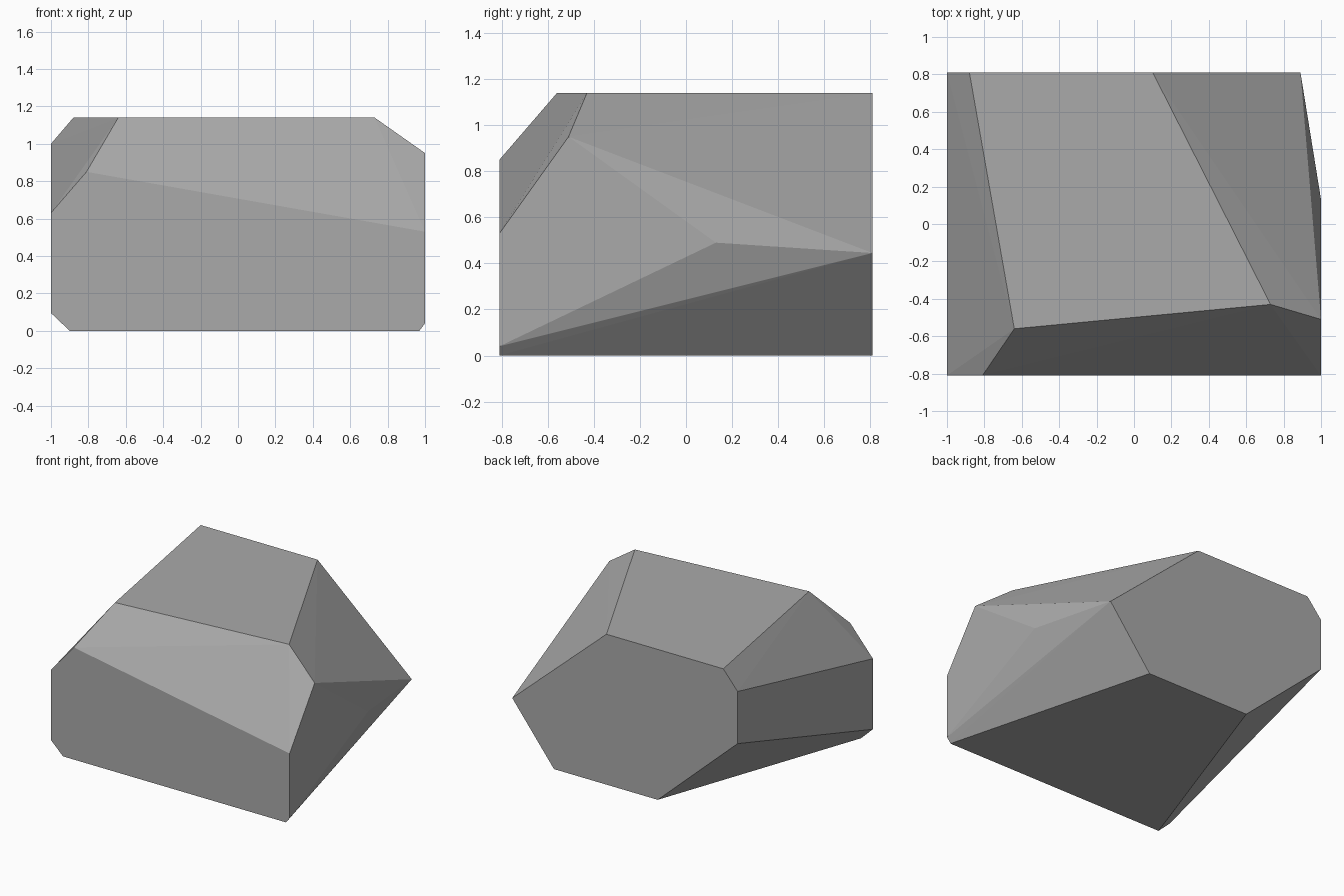
import bpy
import bmesh
import math

default_cube = bpy.data.objects.get("Cube")
if default_cube:
    bpy.data.objects.remove(default_cube, do_unlink=True)

# Block limits
SIDE, DEPTH, TOP = 1.0, 0.81, 1.14


def make_material(name, colour):
    material = bpy.data.materials.new(name)
    material.use_nodes = True
    material.diffuse_color = colour
    shader = material.node_tree.nodes["Principled BSDF"]
    shader.inputs["Base Color"].default_value = colour
    shader.inputs["Roughness"].default_value = 0.9
    return material


def faceted_stone(name, corners, material):
    """Wrap the corners in a convex skin and merge coplanar triangles."""
    mesh = bpy.data.meshes.new(name)
    bm = bmesh.new()
    for corner in corners:
        bm.verts.new(corner)
    bmesh.ops.convex_hull(bm, input=bm.verts[:])
    bmesh.ops.dissolve_limit(bm, angle_limit=math.radians(0.5),
                             verts=bm.verts[:], edges=bm.edges[:])
    bmesh.ops.recalc_face_normals(bm, faces=bm.faces[:])
    bm.to_mesh(mesh)
    bm.free()
    mesh.materials.append(material)
    stone = bpy.data.objects.new(name, mesh)
    bpy.context.scene.collection.objects.link(stone)
    return stone


# Flat crown of the boulder
crown = [(x, y, TOP) for x, y in
         ((-0.88, DEPTH), (0.1, DEPTH), (0.73, -0.43), (-0.64, -0.56))]

# Flat underside
base = [(x, y, 0) for x, y in
        ((-0.9, -DEPTH), (0.97, -DEPTH), (0.54, DEPTH), (-0.33, DEPTH))]

# Chipped corners of the left-hand and right-hand walls
low_x_wall = [(-SIDE, y, z) for y, z in
              ((DEPTH, 1), (DEPTH, 0.605), (-DEPTH, 0.63), (-DEPTH, 0.095))]
high_x_wall = [(SIDE, y, z) for y, z in
               ((-DEPTH, 0.53), (-DEPTH, 0.04), (-0.51, 0.95), (0.13, 0.49))]

# Remaining chips on the front and back walls
front_chip = (-0.81, -DEPTH, 0.85)
back_chip = (0.89, DEPTH, 0.445)

stone_grey = make_material("stone grey", (0.4, 0.4, 0.4, 1))
faceted_stone("boulder",
              crown + base + low_x_wall + high_x_wall + [front_chip, back_chip],
              stone_grey)
